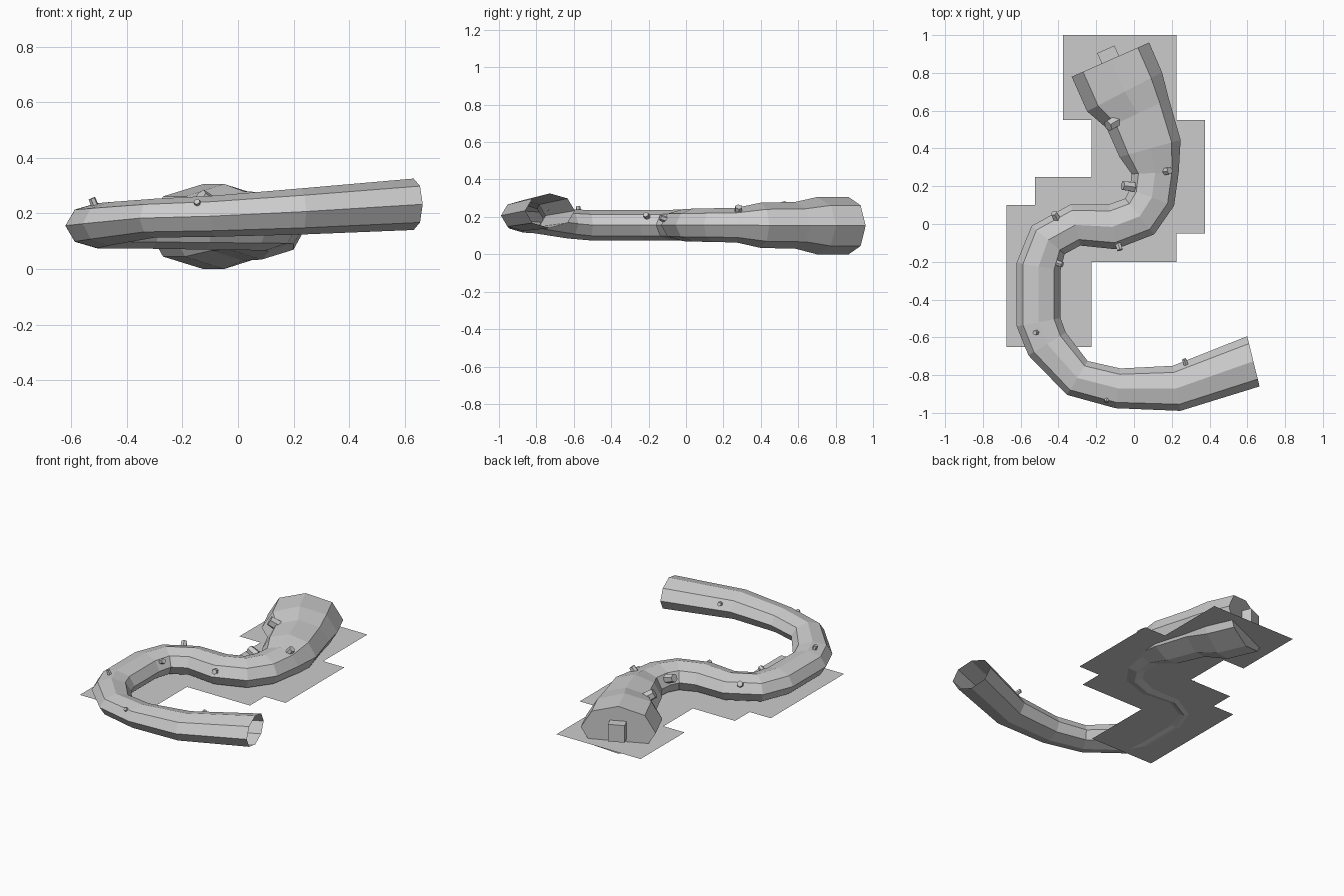
import bpy, bmesh, math
from mathutils import Vector, Matrix
from mathutils.geometry import intersect_point_line

if "Cube" in bpy.data.objects:
    bpy.data.objects.remove(bpy.data.objects["Cube"])

grey = bpy.data.materials.new("plain grey")
grey.diffuse_color = (0.6, 0.6, 0.6, 1)
grey.use_nodes = True
grey.node_tree.nodes["Principled BSDF"].inputs["Base Color"].default_value = grey.diffuse_color


def add_object(name, bm):
    mesh = bpy.data.meshes.new(name)
    bm.to_mesh(mesh)
    bm.free()
    mesh.materials.append(grey)
    obj = bpy.data.objects.new(name, mesh)
    bpy.context.collection.objects.link(obj)
    return obj


# Path rings: x, y, z, half width, half height
rings = [
    (-.125, .87, .153, .224, .153), (-.05, .70, .153, .224, .153),
    (.02, .585, .155, .182, .125), (.085, .40, .155, .168, .121),
    (.112, .27, .156, .125, .093), (.095, .14, .156, .125, .090),
    (.03, .04, .156, .122, .088), (-.115, -.015, .156, .120, .086),
    (-.31, -.005, .156, .112, .083), (-.455, -.085, .156, .115, .082),
    (-.505, -.225, .156, .118, .082), (-.505, -.52, .156, .118, .081),
    (-.46, -.635, .163, .116, .078), (-.30, -.815, .183, .105, .070),
    (-.085, -.87, .190, .106, .074), (.225, -.87, .207, .121, .083),
    (.632, -.727, .233, .137, .0925)]
centres = [Vector(r[:3]) for r in rings]


def tangent(i):
    a = centres[i] - centres[max(i - 1, 0)]
    b = centres[min(i + 1, len(centres) - 1)] - centres[i]
    t = a.normalized() + b.normalized()
    t.z = 0
    return t.normalized()


# Winding eight-sided tube: closed at the wide back end, open at the front end
bm = bmesh.new()
loops = []
for i, (x, y, z, w, h) in enumerate(rings):
    t = tangent(i) if i < len(rings) - 1 else Vector((.97, .238, 0))
    side = Vector((t.y, -t.x, 0))
    loops.append([bm.verts.new(centres[i] + side * w * math.cos(k * math.pi / 4)
                               + Vector((0, 0, h * math.sin(k * math.pi / 4))))
                  for k in range(8)])
for a, b in zip(loops, loops[1:]):
    for k in range(8):
        n = (k + 1) % 8
        bm.faces.new((a[k], a[n], b[n], b[k]))
bm.faces.new(loops[0])
bmesh.ops.recalc_face_normals(bm, faces=bm.faces)
add_object("winding_tube", bm)

# Block on the closed end
direction = -tangent(0)
bm = bmesh.new()
bmesh.ops.create_cube(bm, size=1)
block = add_object("end_block", bm)
block.scale = (.10, .10, .11)
block.location = centres[0] + direction * .01 + Vector((0, 0, .005))
block.rotation_euler.z = math.atan2(direction.y, direction.x)

# Small six-sided studs pointing out of the tube
studs = [(-.11, .535, .24, .034), (.175, .28, .235, .022), (-.03, .20, .205, .029),
         (-.415, .04, .21, .021), (-.08, -.12, .19, .018), (-.395, -.21, .205, .017),
         (-.52, -.575, .24, .014), (-.145, -.93, .235, .013), (.27, -.73, .25, .014)]
for x, y, z, r in studs:
    p = Vector((x, y, z))
    near = []
    for a, b in zip(centres, centres[1:]):
        q, f = intersect_point_line(p, a, b)
        near.append(a.lerp(b, min(max(f, 0), 1)))
    out = p - min(near, key=lambda c: (c - p).length)
    bm = bmesh.new()
    bmesh.ops.create_cone(bm, cap_ends=True, segments=6, radius1=r, radius2=r * .9,
                          depth=r * 2.2,
                          matrix=Matrix.Translation(p) @ out.to_track_quat('Z', 'Y').to_matrix().to_4x4())
    add_object("stud", bm)

# Flat stepped plate through the lower part of the tube
outline = [(-.375, 1), (-.375, .55), (-.225, .55), (-.225, .25), (-.525, .25),
           (-.525, .10), (-.675, .10), (-.675, -.65), (-.225, -.65), (-.225, -.20),
           (.225, -.20), (.225, -.05), (.375, -.05), (.375, .55), (.225, .55), (.225, 1)]
bm = bmesh.new()
bm.faces.new([bm.verts.new((x, y, .082)) for x, y in outline])
add_object("stepped_plate", bm)
